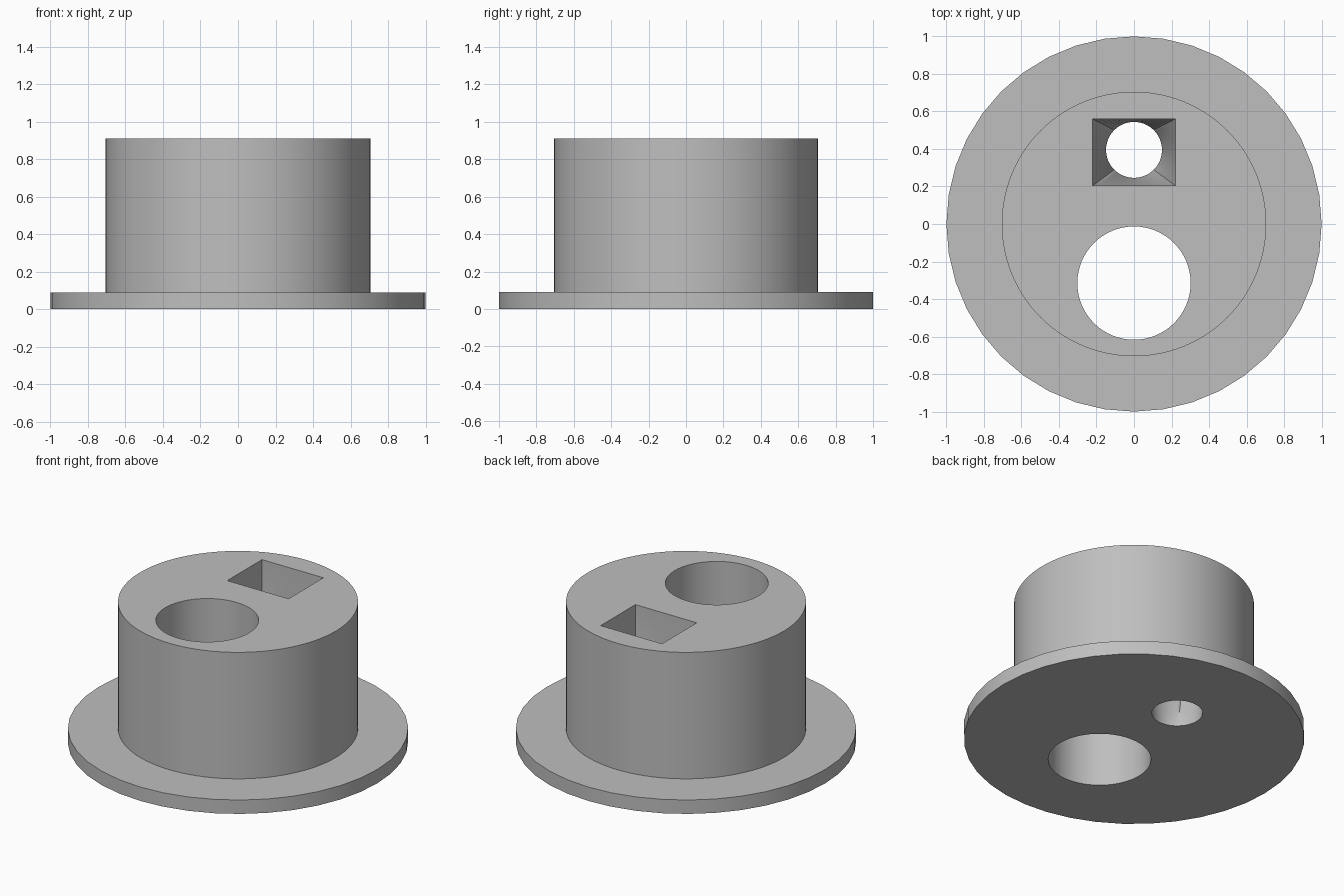
import bpy, bmesh, math

cube = bpy.data.objects.get("Cube")
if cube:
    bpy.data.objects.remove(cube, do_unlink=True)

# Single flat grey
grey = bpy.data.materials.new("plain_grey")
grey.use_nodes = True
colour = (0.52, 0.52, 0.52, 1)
grey.diffuse_color = colour
grey.node_tree.nodes["Principled BSDF"].inputs["Base Color"].default_value = colour


def loft(name, rings):
    """Closed solid skinned through rings of equal point count, bottom to top."""
    bm = bmesh.new()
    loops = [[bm.verts.new(p) for p in ring] for ring in rings]
    n = len(loops[0])
    for low, high in zip(loops, loops[1:]):
        for i in range(n):
            j = (i + 1) % n
            bm.faces.new((low[i], low[j], high[j], high[i]))
    bm.faces.new(loops[0][::-1])
    bm.faces.new(loops[-1])
    bmesh.ops.recalc_face_normals(bm, faces=bm.faces)
    mesh = bpy.data.meshes.new(name)
    bm.to_mesh(mesh)
    bm.free()
    mesh.materials.append(grey)
    obj = bpy.data.objects.new(name, mesh)
    bpy.context.collection.objects.link(obj)
    return obj


def circle(radius, y, z, sides=64):
    angles = [2 * math.pi * i / sides for i in range(sides)]
    return [(radius * math.cos(a), y + radius * math.sin(a), z) for a in angles]


def rectangle(half_x, half_y, y, z, sides=64):
    ring = []
    for i in range(sides):
        a = 2 * math.pi * i / sides
        c, s = math.cos(a), math.sin(a)
        m = max(abs(c), abs(s))
        ring.append((half_x * c / m, y + half_y * s / m, z))
    return ring


def combine(target, other, operation):
    mod = target.modifiers.new(operation.lower(), "BOOLEAN")
    mod.operation = operation
    mod.solver = "EXACT"
    mod.object = other
    bpy.context.view_layer.objects.active = target
    bpy.ops.object.modifier_apply(modifier=mod.name)
    bpy.data.objects.remove(other, do_unlink=True)


FLANGE_TOP, TOP = 0.09, 0.91

# Flange with the drum standing on it
body = loft("flanged_plug", [circle(1, 0, z, 40) for z in (0, FLANGE_TOP)])
drum = loft("drum", [circle(0.705, 0, z, 96) for z in (0.04, TOP)])
combine(body, drum, "UNION")

# Large round through hole
bore = loft("bore_cutter", [circle(0.302, -0.315, z) for z in (-0.1, 1.1)])
combine(body, bore, "DIFFERENCE")

# Rectangular pocket narrowing to a small round hole through the flange
pocket = loft("pocket_cutter", [
    circle(0.149, 0.395, -0.1),
    circle(0.149, 0.395, FLANGE_TOP),
    rectangle(0.22, 0.178, 0.382, 0.5),
    rectangle(0.22, 0.178, 0.382, 1.1),
])
combine(body, pocket, "DIFFERENCE")

# Smooth walls, sharp rims
bpy.ops.object.select_all(action="DESELECT")
body.select_set(True)
bpy.context.view_layer.objects.active = body
bpy.ops.object.shade_smooth_by_angle(angle=math.radians(30))
